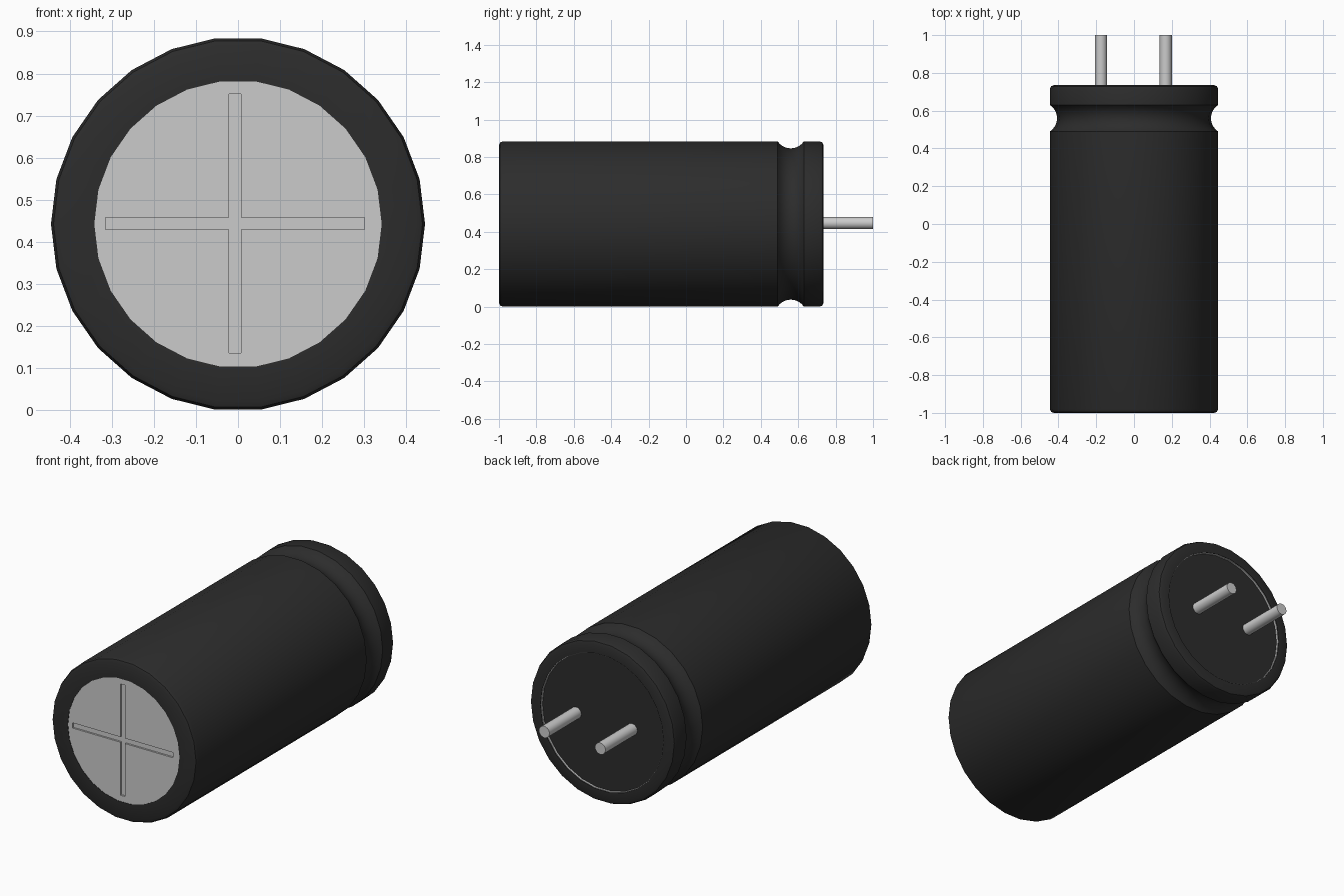
import bpy, bmesh
from math import sin, cos, pi, radians

if "Cube" in bpy.data.objects:
    bpy.data.objects.remove(bpy.data.objects["Cube"])

SIDES = 26
CZ = 0.442          # height of the long axis

black = bpy.data.materials.new("black_plastic")
black.diffuse_color = (0.025, 0.025, 0.025, 1)
black.use_nodes = True
black.node_tree.nodes["Principled BSDF"].inputs["Base Color"].default_value = black.diffuse_color


def finish(name, bm, mat=None, smooth=True):
    bmesh.ops.recalc_face_normals(bm, faces=bm.faces)
    me = bpy.data.meshes.new(name)
    bm.to_mesh(me)
    bm.free()
    ob = bpy.data.objects.new(name, me)
    bpy.context.collection.objects.link(ob)
    if mat:
        me.materials.append(mat)
    if smooth:
        bpy.ops.object.select_all(action='DESELECT')
        ob.select_set(True)
        bpy.context.view_layer.objects.active = ob
        bpy.ops.object.shade_smooth_by_angle(angle=radians(30))
    return ob


def lathe(name, profile, mat=None, sides=SIDES, x=0, z=CZ, closed=False):
    """Spin (radius, y) points round the y axis; cap the ends, or close the loop."""
    bm = bmesh.new()
    rings = [[bm.verts.new((x + r * cos(2 * pi * i / sides), y,
                            z + r * sin(2 * pi * i / sides)))
              for i in range(sides)] for r, y in profile]
    pairs = list(zip(rings, rings[1:]))
    if closed:
        pairs.append((rings[-1], rings[0]))
    else:
        bm.faces.new(rings[0])
        bm.faces.new(rings[-1])
    for a, b in pairs:
        for i in range(sides):
            j = (i + 1) % sides
            bm.faces.new((a[i], a[j], b[j], b[i]))
    return finish(name, bm, mat)


# Outer sleeve with rounded ends and a crimped groove
R = 0.445
gr, gy = 0.083, 0.56
groove = [(R + 0.045 - gr * cos(radians(a)), gy + gr * sin(radians(a)))
          for a in (-45, -30, -15, 0, 15, 30, 45)]
sleeve = ([(0.342, -1), (0.425, -1), (0.439, -0.994), (R, -0.98), (R, 0.49)]
          + groove
          + [(R, 0.63), (R, 0.715), (0.439, 0.729), (0.425, 0.735), (0.377, 0.735),
             (0.377, 0.728), (0.425, 0.715), (0.425, 0.65), (0.395, 0.62),
             (0.395, 0.50), (0.425, 0.47), (0.425, -0.975), (0.342, -0.997)])
lathe("sleeve", sleeve, black, closed=True)

# Metal can inside the sleeve, with its lip showing at the back
can = lathe("can", [(0.38, -0.998), (0.42, -0.97), (0.42, 0.465), (0.385, 0.5),
                    (0.385, 0.62), (0.42, 0.65), (0.42, 0.71), (0.379, 0.732),
                    (0.374, 0.732), (0.374, 0.70)])

# Cross-shaped vent score cut into the front of the can
cx, cz, w, l = -0.007, 0.4435, 0.0145, 0.308
quarter = [(w, w), (w, l), (-w, l)]
pts = []
for k in range(4):
    c, s = round(cos(k * pi / 2)), round(sin(k * pi / 2))
    pts += [(cx + c * u - s * v, cz + s * u + c * v) for u, v in quarter]
bm = bmesh.new()
face = bm.faces.new([bm.verts.new((u, -1.05, v)) for u, v in pts])
new = bmesh.ops.extrude_face_region(bm, geom=[face])["geom"]
bmesh.ops.translate(bm, vec=(0, 0.062, 0),
                    verts=[v for v in new if isinstance(v, bmesh.types.BMVert)])
cutter = finish("vent_cutter", bm, smooth=False)
cutter.hide_render = True
cutter.hide_viewport = True
cut = can.modifiers.new("vent_score", 'BOOLEAN')
cut.operation = 'DIFFERENCE'
cut.solver = 'EXACT'
cut.object = cutter

# Rubber seal, slightly recessed in the back
lathe("rubber_seal", [(0.374, 0.66), (0.374, 0.721)], black)

# Two lead pins
for name, x in (("pin_left", -0.175), ("pin_right", 0.168)):
    lathe(name, [(0.032, 0.68), (0.032, 1.0)], sides=20, x=x, z=0.447)
